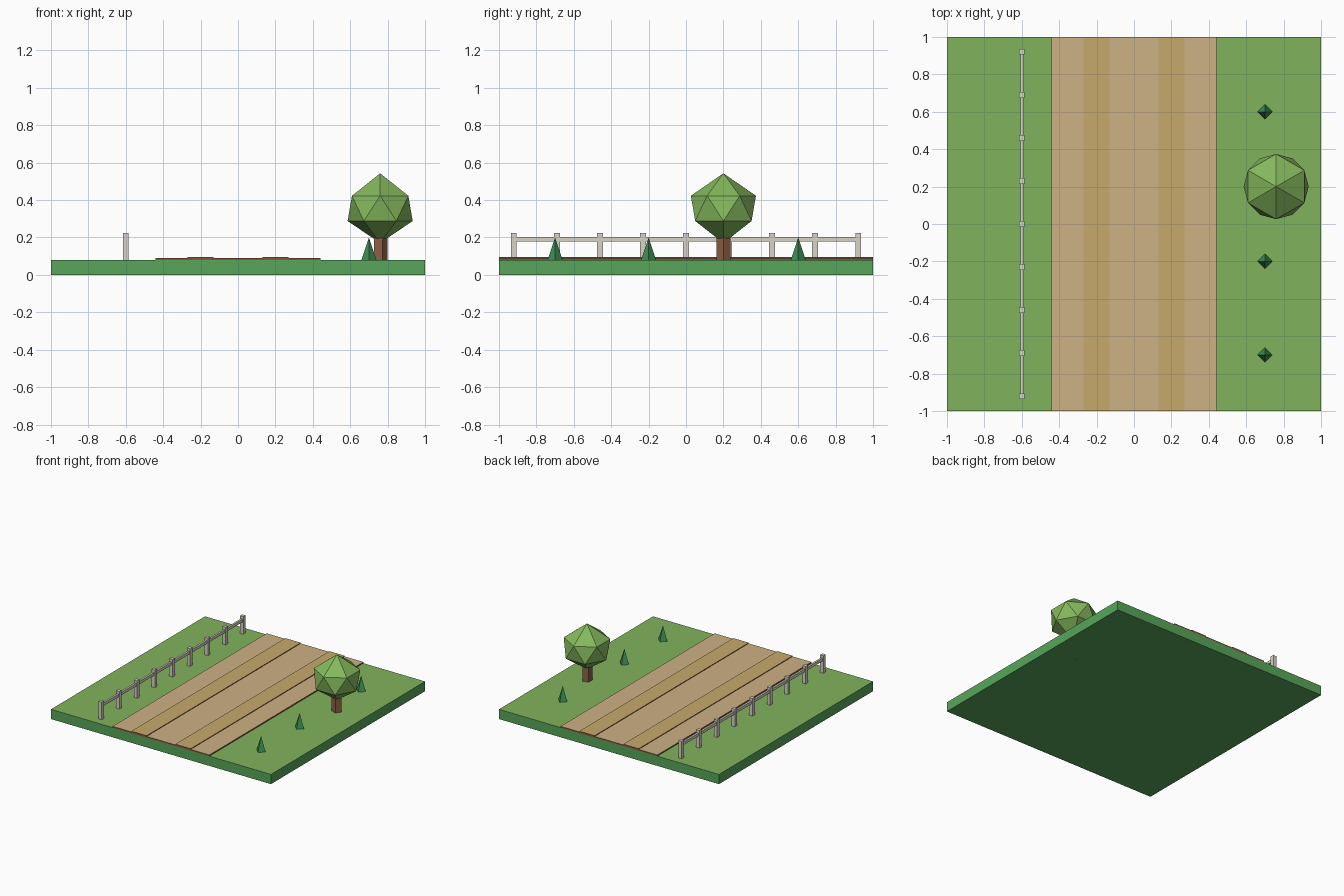
import bpy, bmesh
from math import sin, cos, tau, pi

if "Cube" in bpy.data.objects:
    bpy.data.objects.remove(bpy.data.objects["Cube"])


def material(name, hexcol):
    # hex colour to linear diffuse colour
    rgb = [int(hexcol[i:i + 2], 16) / 255 for i in (0, 2, 4)]
    m = bpy.data.materials.new(name)
    m.diffuse_color = [c / 12.92 if c < 0.04 else ((c + 0.055) / 1.055) ** 2.4 for c in rgb] + [1]
    m.use_nodes = True
    m.node_tree.nodes["Principled BSDF"].inputs["Base Color"].default_value = m.diffuse_color
    return m


grass = material("grass", "80B35C")
turf = material("turf_side", "58A65A")
dirt = material("dirt", "CDB185")
rut = material("rut", "C7AA6C")
earth = material("earth_side", "8A5540")
bark = material("bark", "8E5F45")
leaf = material("leaf", "84B85C")
shrub = material("shrub", "3F9056")
wood = material("wood", "DAD4C8")


def finish(name, bm, mats):
    bmesh.ops.recalc_face_normals(bm, faces=bm.faces)
    bm.normal_update()
    me = bpy.data.meshes.new(name)
    for m in mats:
        me.materials.append(m)
    if len(mats) > 1:  # second material covers the top
        for f in bm.faces:
            f.material_index = int(f.normal.z > 0.5)
    bm.to_mesh(me)
    bm.free()
    ob = bpy.data.objects.new(name, me)
    bpy.context.collection.objects.link(ob)
    return ob


def box(name, x, y, z, *mats):
    bm = bmesh.new()
    bmesh.ops.create_cube(bm, size=1)
    for v in bm.verts:
        v.co = [r[0] + (c + 0.5) * (r[1] - r[0]) for c, r in zip(v.co, (x, y, z))]
    return finish(name, bm, mats)


def ring(bm, n, r, z, start=0.0):
    return [bm.verts.new((r * cos(start + tau * i / n), r * sin(start + tau * i / n), z)) for i in range(n)]


# ground slab, dirt road and raised wheel tracks
box("ground", (-1, 1), (-1, 1), (0, 0.08), turf, grass)
box("road", (-0.44, 0.44), (-1, 1), (0.075, 0.09), earth, dirt)
for side, x in (("left", -0.2), ("right", 0.2)):
    box("track_" + side, (x - 0.07, x + 0.07), (-1, 1), (0.08, 0.096), earth, rut)

# fence
for i in range(9):
    y = -0.92 + 0.23 * i
    box(f"fence_post_{i + 1}", (-0.615, -0.585), (y - 0.015, y + 0.015), (0.08, 0.224), wood)
box("fence_rail", (-0.608, -0.592), (-0.92, 0.92), (0.178, 0.202), wood)

# tree trunk: five-sided prism
bm = bmesh.new()
low, high = ring(bm, 5, 0.04, 0), ring(bm, 5, 0.04, 0.22)
bm.faces.new(low)
bm.faces.new(high)
for i in range(5):
    bm.faces.new((low[i], low[(i + 1) % 5], high[(i + 1) % 5], high[i]))
finish("tree_trunk", bm, [bark]).location = (0.76, 0.2, 0)

# tree crown: two staggered six-sided rings with apexes
bm = bmesh.new()
low, high = ring(bm, 6, 0.174, 0.288), ring(bm, 6, 0.174, 0.423, pi / 6)
bottom, top = bm.verts.new((0, 0, 0.17)), bm.verts.new((0, 0, 0.543))
for i in range(6):
    j = (i + 1) % 6
    for tri in ((low[i], low[j], high[i]), (low[j], high[j], high[i]),
                (high[i], high[j], top), (low[j], low[i], bottom)):
        bm.faces.new(tri)
finish("tree_crown", bm, [leaf]).location = (0.76, 0.2, 0)

# small four-sided shrubs
for k, y in enumerate((-0.7, -0.2, 0.6)):
    bm = bmesh.new()
    base, tip = ring(bm, 4, 0.04, 0.08), bm.verts.new((0, 0, 0.2))
    bm.faces.new(base)
    for i in range(4):
        bm.faces.new((base[i], base[(i + 1) % 4], tip))
    finish(f"shrub_{k + 1}", bm, [shrub]).location = (0.7, y, 0)
